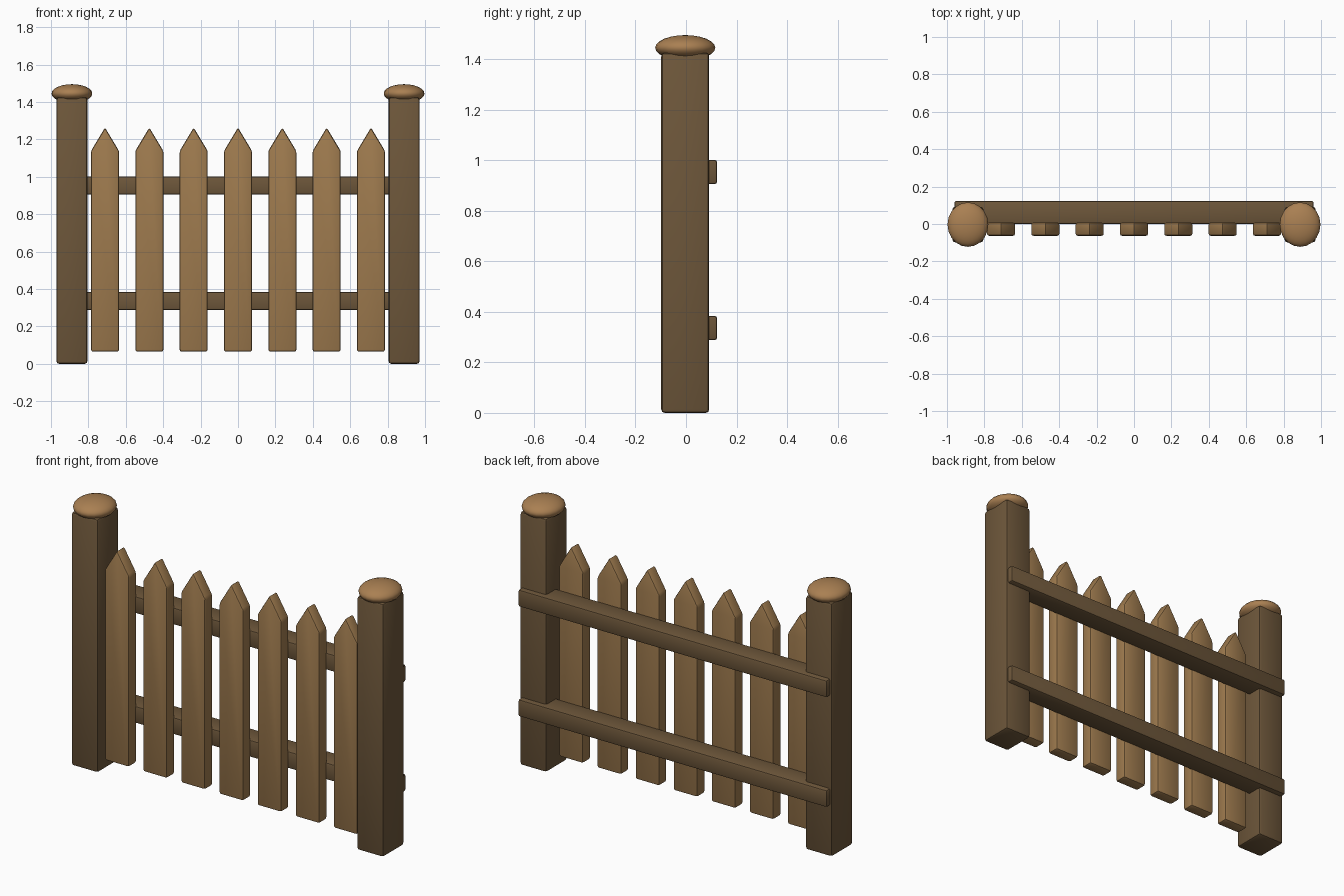
import bpy, bmesh

if "Cube" in bpy.data.objects:
    bpy.data.objects.remove(bpy.data.objects["Cube"])


def material(name, rgb):
    m = bpy.data.materials.new(name)
    m.diffuse_color = (*rgb, 1)
    m.use_nodes = True
    m.node_tree.nodes["Principled BSDF"].inputs["Base Color"].default_value = m.diffuse_color
    return m


DARK = material("dark_wood", (0.155, 0.095, 0.043))
LIGHT = material("light_wood", (0.35, 0.20, 0.078))
CAP = material("cap_wood", (0.40, 0.215, 0.085))


def prism(name, outline, y0, y1, mat, bevel):
    """Extrude an x-z outline from y0 to y1 and soften its edges."""
    bm = bmesh.new()
    face = bm.faces.new([bm.verts.new((x, y0, z)) for x, z in outline])
    ext = bmesh.ops.extrude_face_region(bm, geom=[face])
    verts = [v for v in ext["geom"] if isinstance(v, bmesh.types.BMVert)]
    bmesh.ops.translate(bm, verts=verts, vec=(0, y1 - y0, 0))
    bmesh.ops.recalc_face_normals(bm, faces=bm.faces[:])
    bmesh.ops.bevel(bm, geom=bm.edges[:], offset=bevel, segments=2,
                    profile=0.5, affect='EDGES', clamp_overlap=True)
    mesh = bpy.data.meshes.new(name)
    bm.to_mesh(mesh)
    bm.free()
    mesh.materials.append(mat)
    ob = bpy.data.objects.new(name, mesh)
    bpy.context.collection.objects.link(ob)
    smooth(ob)
    return ob


def smooth(ob):
    bpy.ops.object.select_all(action='DESELECT')
    ob.select_set(True)
    bpy.context.view_layer.objects.active = ob
    bpy.ops.object.shade_smooth_by_angle(angle=0.7)


def rect(x0, x1, z0, z1):
    return [(x0, z0), (x1, z0), (x1, z1), (x0, z1)]


# Posts with flattened round caps
for side, s in (("left", -1), ("right", 1)):
    cx = 0.888 * s
    prism(f"{side}_post", rect(cx - 0.083, cx + 0.083, 0, 1.425),
          -0.098, 0.092, DARK, 0.014)
    bpy.ops.mesh.primitive_uv_sphere_add(segments=20, ring_count=12, radius=1,
                                         location=(cx, -0.003, 1.445))
    cap = bpy.context.object
    cap.name = f"{side}_post_cap"
    cap.scale = (0.109, 0.119, 0.05)
    cap.data.materials.append(CAP)
    smooth(cap)

# Horizontal rails behind the pickets
for name, z in (("lower_rail", 0.336), ("upper_rail", 0.953)):
    prism(name, rect(-0.96, 0.96, z - 0.048, z + 0.048), 0.0, 0.123, DARK, 0.01)

# Pointed pickets
for i in range(7):
    x = (i - 3) * 0.237
    w = 0.075
    prism(f"picket_{i + 1}",
          [(x - w, 0.065), (x + w, 0.065), (x + w, 1.138), (x, 1.263), (x - w, 1.138)],
          -0.063, 0.008, LIGHT, 0.011)
